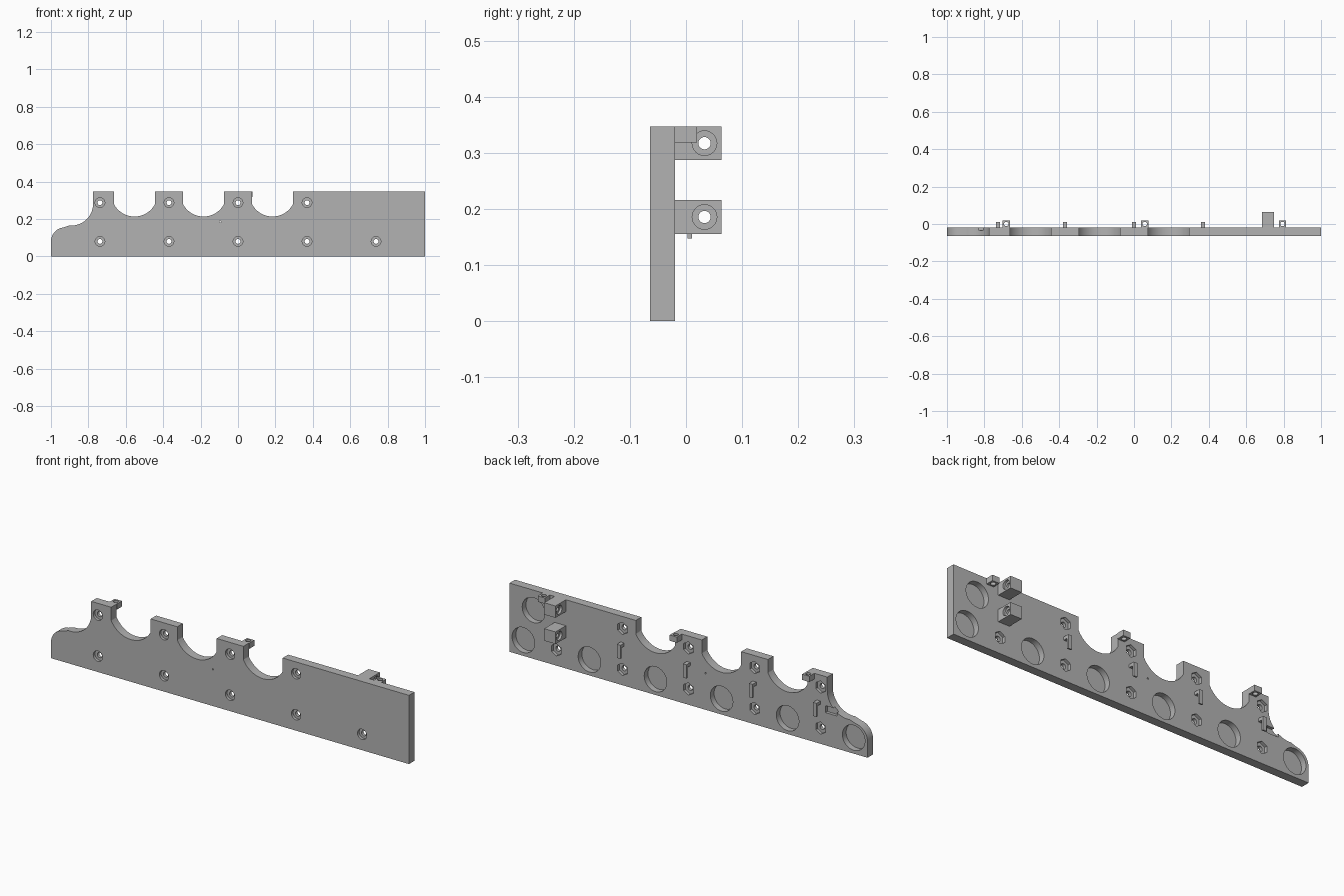
import bpy, bmesh
from math import pi, sin, cos, asin, acos
from mathutils import Matrix, Vector

cube = bpy.data.objects.get("Cube")
if cube:
    bpy.data.objects.remove(cube)

grey = bpy.data.materials.new("matte_grey")
grey.use_nodes = True
tone = (0.45, 0.45, 0.45, 1)
grey.diffuse_color = tone
grey.node_tree.nodes["Principled BSDF"].inputs["Base Color"].default_value = tone

FRONT, BACK, TOP = -0.064, -0.02, 0.347
PITCH = 0.369


def finish(name, bm):
    bmesh.ops.recalc_face_normals(bm, faces=bm.faces)
    mesh = bpy.data.meshes.new(name)
    bm.to_mesh(mesh)
    bm.free()
    mesh.materials.append(grey)
    obj = bpy.data.objects.new(name, mesh)
    bpy.context.collection.objects.link(obj)
    return obj


def box(name, x, y, z):
    """Box from three (low, high) ranges."""
    bm = bmesh.new()
    bmesh.ops.create_cube(bm, size=1)
    for v in bm.verts:
        v.co = Vector([(r[0] + r[1]) / 2 + c * (r[1] - r[0])
                       for c, r in zip(v.co, (x, y, z))])
    return finish(name, bm)


def rod(axis, centre, radius, low, high, sides=32):
    """Cylinder along an axis, between two positions on that axis."""
    bm = bmesh.new()
    bmesh.ops.create_cone(bm, cap_ends=True, segments=sides, radius1=radius,
                          radius2=radius, depth=high - low)
    turn = {"x": Matrix.Rotation(pi / 2, 4, "Y"),
            "y": Matrix.Rotation(pi / 2, 4, "X"), "z": Matrix()}[axis]
    place = list(centre)
    place["xyz".index(axis)] = (low + high) / 2
    bmesh.ops.transform(bm, matrix=Matrix.Translation(place) @ turn, verts=bm.verts)
    return finish("cutter", bm)


def cut(target, cutter):
    cutter.hide_render = True
    mod = target.modifiers.new("cut", "BOOLEAN")
    mod.operation, mod.solver, mod.object = "DIFFERENCE", "EXACT", cutter
    bpy.context.view_layer.objects.active = target
    bpy.ops.object.modifier_apply(modifier=mod.name)
    bpy.data.objects.remove(cutter)


def arc(cx, cz, radius, start, end, steps=20):
    return [(cx + radius * cos(start + (end - start) * i / steps),
             cz + radius * sin(start + (end - start) * i / steps))
            for i in range(steps + 1)]


# Plate outline: stepped left end, then three round bays
outline = [(1, 0), (1, TOP)]
for x in (PITCH / 2, -PITCH / 2, -1.5 * PITCH):
    half, radius, cz = 0.11, 0.124, 0.337
    reach = acos(half / radius)
    outline.append((x + half, TOP))
    outline += arc(x, cz, radius, -reach, reach - pi, 28)
    outline.append((x - half, TOP))
outline.append((-0.775, TOP))
outline += arc(-0.89, 0.28, 0.115, 0, -pi * 0.53)
outline += arc(-0.925, 0.08, 0.075, pi * 0.53, pi, 14)
outline.append((-1, 0))

bm = bmesh.new()
face = bm.faces.new([bm.verts.new((x, FRONT, z)) for x, z in outline])
ext = bmesh.ops.extrude_face_region(bm, geom=[face])
bmesh.ops.translate(bm, vec=(0, BACK - FRONT, 0),
                    verts=[g for g in ext["geom"] if isinstance(g, bmesh.types.BMVert)])
plate = finish("plate", bm)

# Screw holes with round front seats and hexagonal back seats
screws = [(i * PITCH, 0.08) for i in range(-2, 3)]
screws += [(i * PITCH, 0.287) for i in range(-2, 2)]
for x, z in screws:
    at = (x, 0, z)
    cut(plate, rod("y", at, 0.013, FRONT - 0.02, BACK + 0.02, 24))
    cut(plate, rod("y", at, 0.026, FRONT - 0.02, FRONT + 0.014, 24))
    cut(plate, rod("y", at, 0.031, BACK - 0.014, BACK + 0.02, 6))

# Round blind pockets on the back
pockets = [((i - 2.5) * PITCH, 0.08) for i in range(6)] + [(0.866, 0.246)]
for x, z in pockets:
    cut(plate, rod("y", (x, 0, z), 0.063, BACK - 0.03, BACK + 0.02, 40))

# Pin hole and small relief in the left shoulder
cut(plate, rod("y", (-0.095, 0, 0.185), 0.004, FRONT - 0.02, BACK + 0.02, 12))
cut(plate, box("cutter", (-0.83, -0.765), (-0.035, 0), (0.165, 0.2)))

# Pivot blocks, drilled sideways with a seat on each side
for name, low, high in (("lower_block", 0.155, 0.216), ("upper_block", 0.287, TOP)):
    block = box(name, (0.685, 0.748), (BACK, 0.063), (low, high))
    at = (0, 0.033, (low + high) / 2)
    cut(block, rod("x", at, 0.011, 0.6, 0.8, 20))
    cut(block, rod("x", at, 0.022, 0.6, 0.697, 24))
    cut(block, rod("x", at, 0.022, 0.736, 0.8, 24))

# Cable eyelets along the top edge
for name, x in (("right_eyelet", -0.683), ("middle_eyelet", 0.057), ("left_eyelet", 0.794)):
    eyelet = box(name, (x - 0.02, x + 0.02), (BACK, 0.02), (0.318, TOP))
    cut(eyelet, rod("z", (x, 0, 0), 0.012, 0.3, 0.4, 20))

# Downward hooks on the back: an arm and a hanging prong
for i, x in enumerate((-0.727, -PITCH, 0, PITCH)):
    side = (x - 0.01, x + 0.01)
    box(f"hook_arm_{i}", side, (BACK, 0.004), (0.2, 0.216))
    box(f"hook_prong_{i}", side, (0.003, 0.011), (0.147, 0.216))

# Smooth round walls while keeping sharp rims
for obj in bpy.context.collection.objects:
    if obj.type == "MESH" and grey.name in obj.data.materials:
        bpy.ops.object.select_all(action="DESELECT")
        obj.select_set(True)
        bpy.context.view_layer.objects.active = obj
        bpy.ops.object.shade_smooth_by_angle(angle=0.5)
